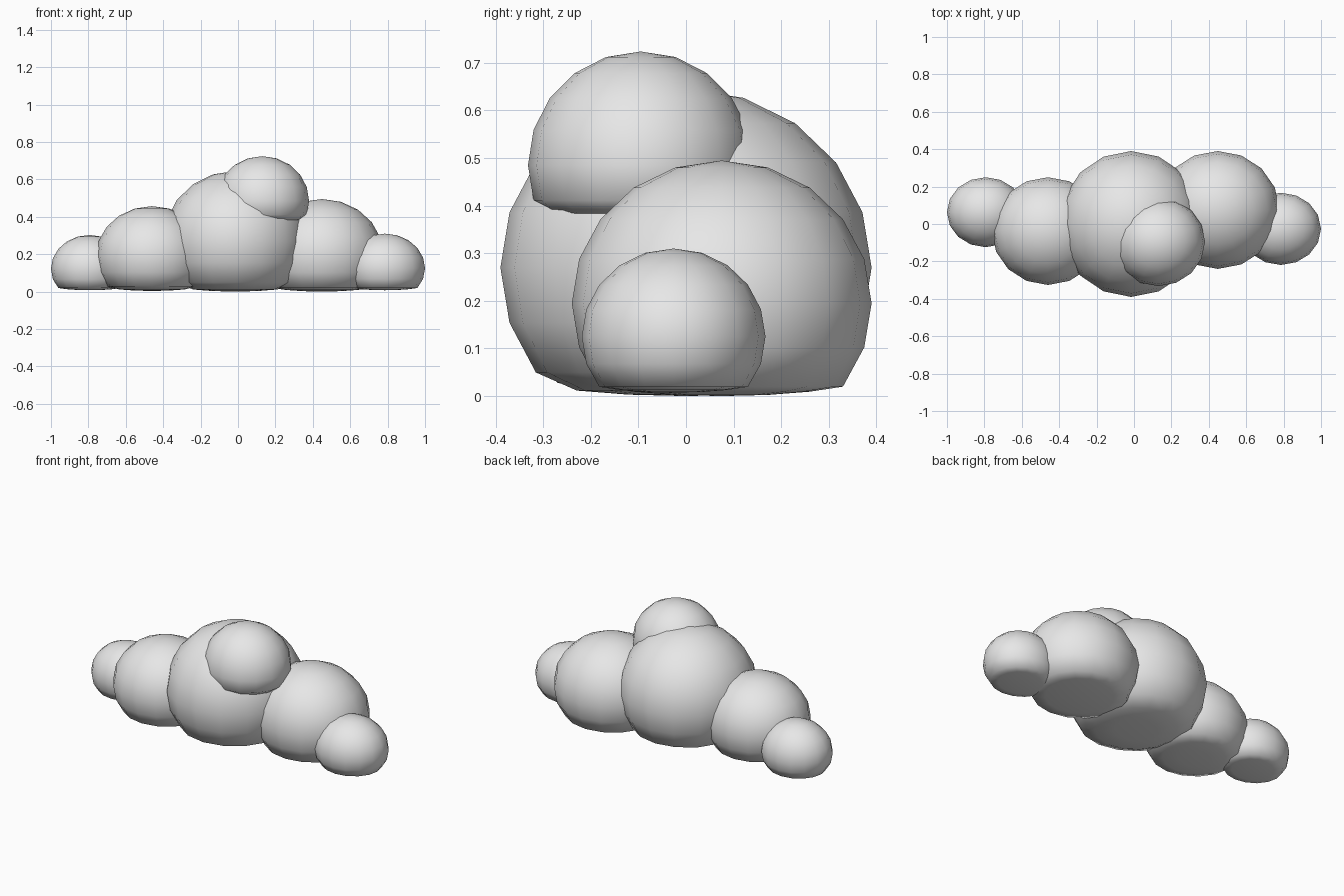
import bpy
import bmesh

if "Cube" in bpy.data.objects:
    bpy.data.objects.remove(bpy.data.objects["Cube"])

grey = bpy.data.materials.new("cloud_grey")
grey.diffuse_color = (0.8, 0.8, 0.8, 1.0)
grey.use_nodes = True
grey.node_tree.nodes["Principled BSDF"].inputs["Base Color"].default_value = grey.diffuse_color


def puff(name, centre, radii, floor=0.02, squash=0.16):
    """Smooth ball whose underside below the floor height is pressed nearly flat."""
    bm = bmesh.new()
    bmesh.ops.create_uvsphere(bm, u_segments=16, v_segments=10, radius=1.0)
    for v in bm.verts:
        for i in range(3):
            v.co[i] = v.co[i] * radii[i] + centre[i]
        if v.co.z < floor:
            v.co.z = floor + (v.co.z - floor) * squash
    for f in bm.faces:
        f.smooth = True
    mesh = bpy.data.meshes.new(name)
    bm.to_mesh(mesh)
    bm.free()
    mesh.materials.append(grey)
    obj = bpy.data.objects.new(name, mesh)
    bpy.context.collection.objects.link(obj)
    return obj


# Main body of the cloud
puff("centre_puff", (-0.015, 0.0, 0.27), (0.385, 0.39, 0.375))
# Lobes on either side
puff("left_puff", (-0.46, -0.038, 0.187), (0.30, 0.288, 0.27))
puff("right_puff", (0.448, 0.075, 0.195), (0.33, 0.315, 0.30))
# Small end lobes
puff("left_end_puff", (-0.793, 0.063, 0.122), (0.207, 0.187, 0.181))
puff("right_end_puff", (0.785, -0.026, 0.125), (0.215, 0.193, 0.185))
# Lobe resting on top, with its own flattened base
puff("top_puff", (0.13, -0.095, 0.485), (0.25, 0.237, 0.239), floor=0.392)
